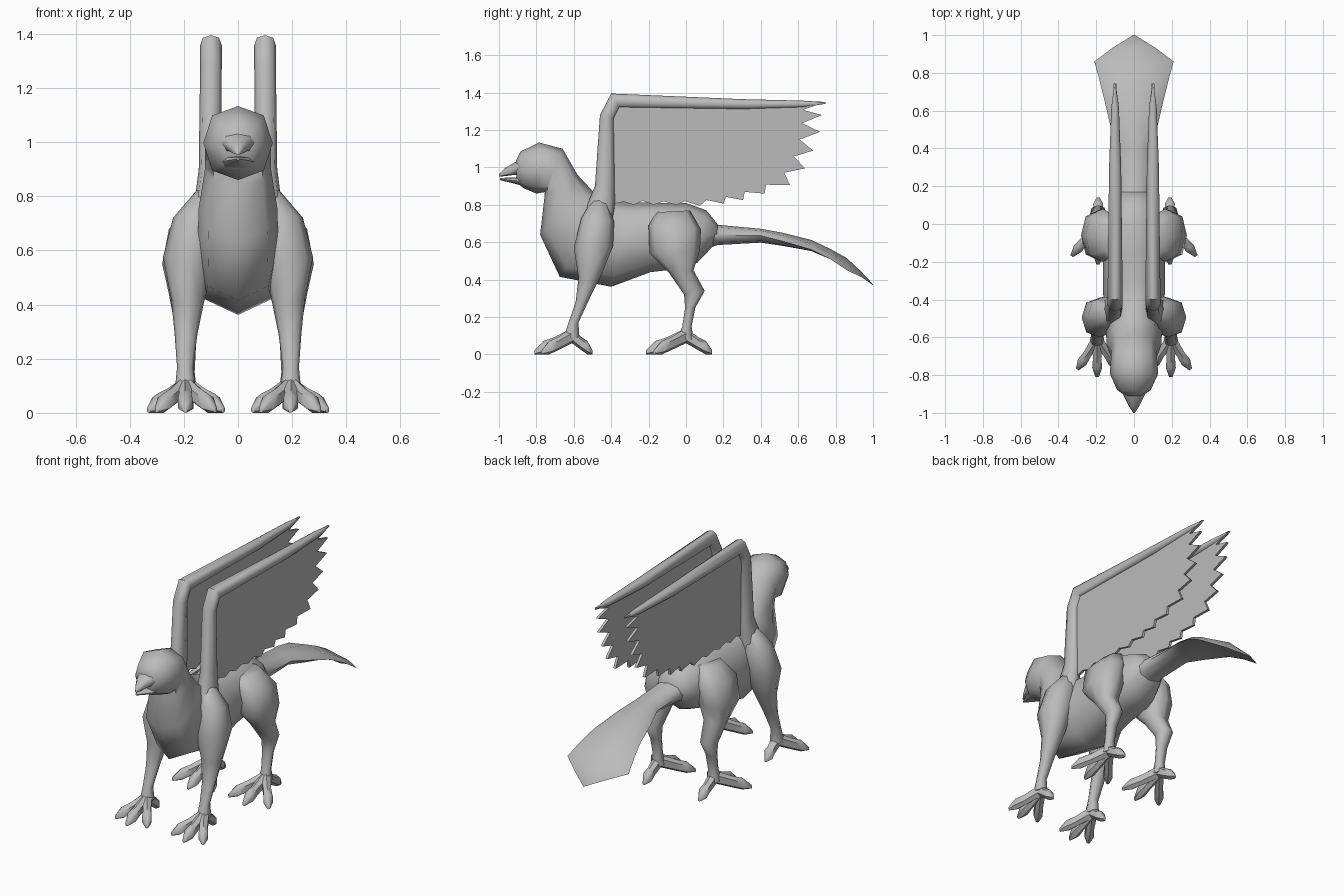
import bpy, bmesh, math
from mathutils import Vector

grey = bpy.data.materials.new("stone_grey")
grey.diffuse_color = (0.5, 0.5, 0.5, 1)


def finish(name, bm, mirror=False, angle=55):
    bmesh.ops.remove_doubles(bm, verts=bm.verts, dist=0.0003)
    bmesh.ops.recalc_face_normals(bm, faces=bm.faces)
    me = bpy.data.meshes.new(name)
    bm.to_mesh(me)
    bm.free()
    me.materials.append(grey)
    ob = bpy.data.objects.new(name, me)
    bpy.context.collection.objects.link(ob)
    bpy.ops.object.select_all(action='DESELECT')
    ob.select_set(True)
    bpy.context.view_layer.objects.active = ob
    bpy.ops.object.shade_smooth_by_angle(angle=math.radians(angle))
    if mirror:
        ob.modifiers.new("mirror", 'MIRROR')
    return ob


def loft(bm, rings, n=8, side=Vector((1, 0, 0)), power=0.85):
    """Skin rings given as (upper point, lower point, half width, edge droop)."""
    loops = []
    for a, b, w, droop in rings:
        a, b = Vector(a), Vector(b)
        mid, up = (a + b) / 2, (a - b) / 2
        loop = []
        for i in range(n):
            t = 2 * math.pi * i / n
            c, s = math.cos(t), math.sin(t)
            s = math.copysign(abs(s) ** power, s) if abs(s) > 1e-6 else 0
            c = math.copysign(abs(c) ** power, c) if abs(c) > 1e-6 else 0
            p = mid + up * c + side * w * s
            p.z -= droop * s * s
            loop.append(bm.verts.new(p))
        loops.append(loop)
    for l0, l1 in zip(loops, loops[1:]):
        for i in range(n):
            j = (i + 1) % n
            bm.faces.new((l0[i], l0[j], l1[j], l1[i]))
    bm.faces.new(loops[0])
    bm.faces.new(loops[-1])


def profile(name, rows, mirror=False, n=8):
    """Rows: upper y, upper z, lower y, lower z, half width, centre x, droop."""
    bm = bmesh.new()
    loft(bm, [((x, ay, az), (x, by, bz), w, d) for ay, az, by, bz, w, x, d in rows], n)
    return finish(name, bm, mirror)


# head, neck and torso in one skin
profile("head_and_body", [(*r, 0, 0) for r in (
    (-.91, 1.035, -.905, .92, .05),
    (-.885, 1.085, -.87, .89, .09),
    (-.785, 1.133, -.80, .86, .128),
    (-.66, 1.10, -.755, .868, .122),
    (-.58, .96, -.757, .84, .122),
    (-.50, .875, -.78, .64, .145),
    (-.38, .83, -.675, .415, .15),
    (-.30, .815, -.40, .362, .165),
    (-.15, .81, -.19, .44, .165),
    (0, .81, -.02, .46, .155),
    (.11, .77, .06, .49, .13),
    (.17, .695, .16, .595, .085))])

# beak halves with an open mouth line
profile("upper_beak", [(*r, 0, 0) for r in (
    (-.87, 1.05, -.87, .955, .075), (-.92, 1.025, -.92, .96, .05),
    (-.97, .995, -.97, .953, .024), (-1.0, .962, -1.0, .952, .004))])
profile("lower_beak", [(*r, 0, 0) for r in (
    (-.87, .95, -.87, .90, .065), (-.93, .946, -.93, .917, .04),
    (-.995, .944, -.995, .932, .005))])

# tail that spreads into an arched fan
profile("tail", [
    (.12, .72, .12, .57, .10, 0, 0),
    (.17, .693, .17, .585, .085, 0, 0),
    (.40, .672, .40, .598, .085, 0, 0),
    (.52, .65, .52, .58, .125, 0, .01),
    (.67, .612, .67, .56, .16, 0, .025),
    (.77, .565, .77, .525, .185, 0, .035),
    (.86, .515, .86, .485, .21, 0, .05),
    (.935, .445, .935, .425, .11, 0, .02),
    (1.0, .375, 1.0, .37, .005, 0, 0)])

# legs: back edge, front edge, half width, centre x
profile("front_leg", [(*r, 0) for r in (
    (-.42, .82, -.50, .83, .04, .11),
    (-.385, .71, -.56, .73, .085, .155),
    (-.39, .58, -.60, .57, .095, .182),
    (-.45, .43, -.575, .41, .062, .185),
    (-.515, .30, -.59, .28, .042, .192),
    (-.575, .17, -.63, .165, .03, .195),
    (-.57, .09, -.655, .09, .038, .195))], True)
profile("hind_leg", [(*r, 0) for r in (
    (.02, .77, -.16, .76, .06, .11),
    (.08, .67, -.20, .69, .09, .165),
    (.075, .56, -.195, .54, .095, .185),
    (.04, .45, -.09, .435, .068, .188),
    (.10, .34, -.01, .32, .045, .19),
    (.05, .25, -.005, .25, .035, .19),
    (.03, .15, -.02, .15, .03, .19),
    (.04, .08, -.045, .08, .038, .19))], True)


# feet: three toes forward and one back
def foot(name, ankle, tips):
    bm = bmesh.new()
    start = Vector((*ankle, 0))
    for tip in tips:
        d = Vector((*tip, 0)) - start
        side = Vector((-d.y, d.x, 0)).normalized()
        rings = []
        for t, top, low, w in ((0, .14, .06, .032), (.5, .09, .02, .025),
                               (.76, .072, 0, .03), (1, .022, 0, .010)):
            p = start + d * t
            rings.append(((p.x, p.y, top), (p.x, p.y, low), w, 0))
        loft(bm, rings, 6, side)
    finish(name, bm, True)


foot("front_foot", (.195, -.61), ((.30, -.77), (.195, -.81), (.085, -.77), (.195, -.50)))
foot("hind_foot", (.19, 0), ((.33, -.17), (.19, -.215), (.055, -.17), (.19, .14)))

# wing arm: rises from the shoulder, then bends back along the top edge
profile("wing_arm", [(*r, 0) for r in (
    (-.40, .68, -.55, .66, .05, .135),
    (-.38, .80, -.53, .80, .048, .11),
    (-.38, .90, -.487, .90, .042, .103),
    (-.385, 1.26, -.46, 1.28, .04, .10),
    (-.355, 1.32, -.40, 1.395, .04, .10),
    (.30, 1.31, .30, 1.365, .032, .10),
    (.62, 1.32, .62, 1.357, .02, .10),
    (.745, 1.34, .745, 1.35, .003, .10))], True)

# wing feathers: flat blade with a saw-toothed trailing edge
tips = [(.743, 1.348), (.727, 1.28), (.717, 1.19), (.68, 1.09), (.636, .995),
        (.556, .905), (.42, .86), (.305, .825), (.20, .807), (.075, .795),
        (-.05, .80), (-.17, .80), (-.28, .80), (-.38, .79)]
outline = [(-.41, .80), (-.41, 1.34), (-.36, 1.36)]
for i, (p, q) in enumerate(zip(tips, tips[1:])):
    mid = (Vector(p) + Vector(q)) / 2
    pull = (Vector((-.38, 1.25)) - mid).normalized() * max(.11 - .009 * i, .022)
    outline += [p, tuple(mid + pull)]
bm = bmesh.new()
bm.faces.new([bm.verts.new((.092, y, z)) for y, z in outline])
ext = bmesh.ops.extrude_face_region(bm, geom=bm.faces[:])
bmesh.ops.translate(bm, vec=(.016, 0, 0),
                    verts=[v for v in ext["geom"] if isinstance(v, bmesh.types.BMVert)])
finish("wing_feathers", bm, True, 30)
